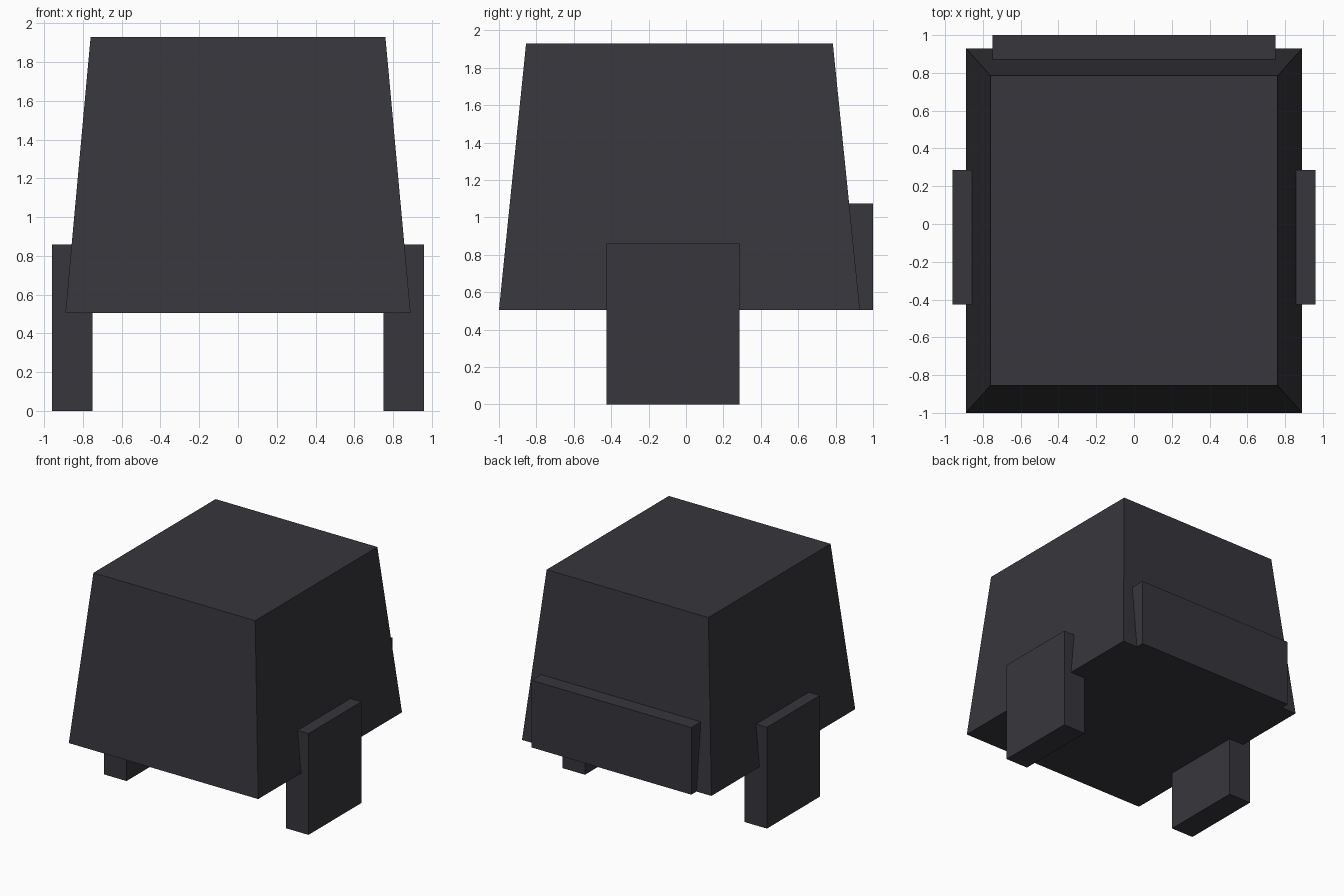
import bpy
import bmesh

if "Cube" in bpy.data.objects:
    bpy.data.objects.remove(bpy.data.objects["Cube"])

charcoal = bpy.data.materials.new("charcoal")
charcoal.diffuse_color = (0.038, 0.038, 0.046, 1)
charcoal.use_nodes = True
charcoal.node_tree.nodes["Principled BSDF"].inputs["Base Color"].default_value = charcoal.diffuse_color


def tapered_box(name, bottom, top, z0, z1):
    """Box between two rectangles given as (x0, x1, y0, y1)."""
    bm = bmesh.new()
    rings = []
    for (x0, x1, y0, y1), z in ((bottom, z0), (top, z1)):
        corners = ((x0, y0), (x1, y0), (x1, y1), (x0, y1))
        rings.append([bm.verts.new((x, y, z)) for x, y in corners])
    low, high = rings
    bm.faces.new(low[::-1])
    bm.faces.new(high)
    for i in range(4):
        j = (i + 1) % 4
        bm.faces.new((low[i], low[j], high[j], high[i]))
    mesh = bpy.data.meshes.new(name)
    bm.to_mesh(mesh)
    bm.free()
    mesh.materials.append(charcoal)
    obj = bpy.data.objects.new(name, mesh)
    bpy.context.collection.objects.link(obj)
    return obj


def box(name, rect, z0, z1):
    return tapered_box(name, rect, rect, z0, z1)


# Main body, narrowing towards the top
tapered_box("body", (-0.89, 0.89, -1.0, 0.93), (-0.76, 0.76, -0.855, 0.785), 0.505, 1.93)

# Side legs
box("right_leg", (0.75, 0.96, -0.425, 0.285), 0, 0.86)
box("left_leg", (-0.96, -0.75, -0.425, 0.285), 0, 0.86)

# Panel low on the back, flush with the underside
box("back_panel", (-0.75, 0.75, 0.79, 1.0), 0.505, 1.075)
